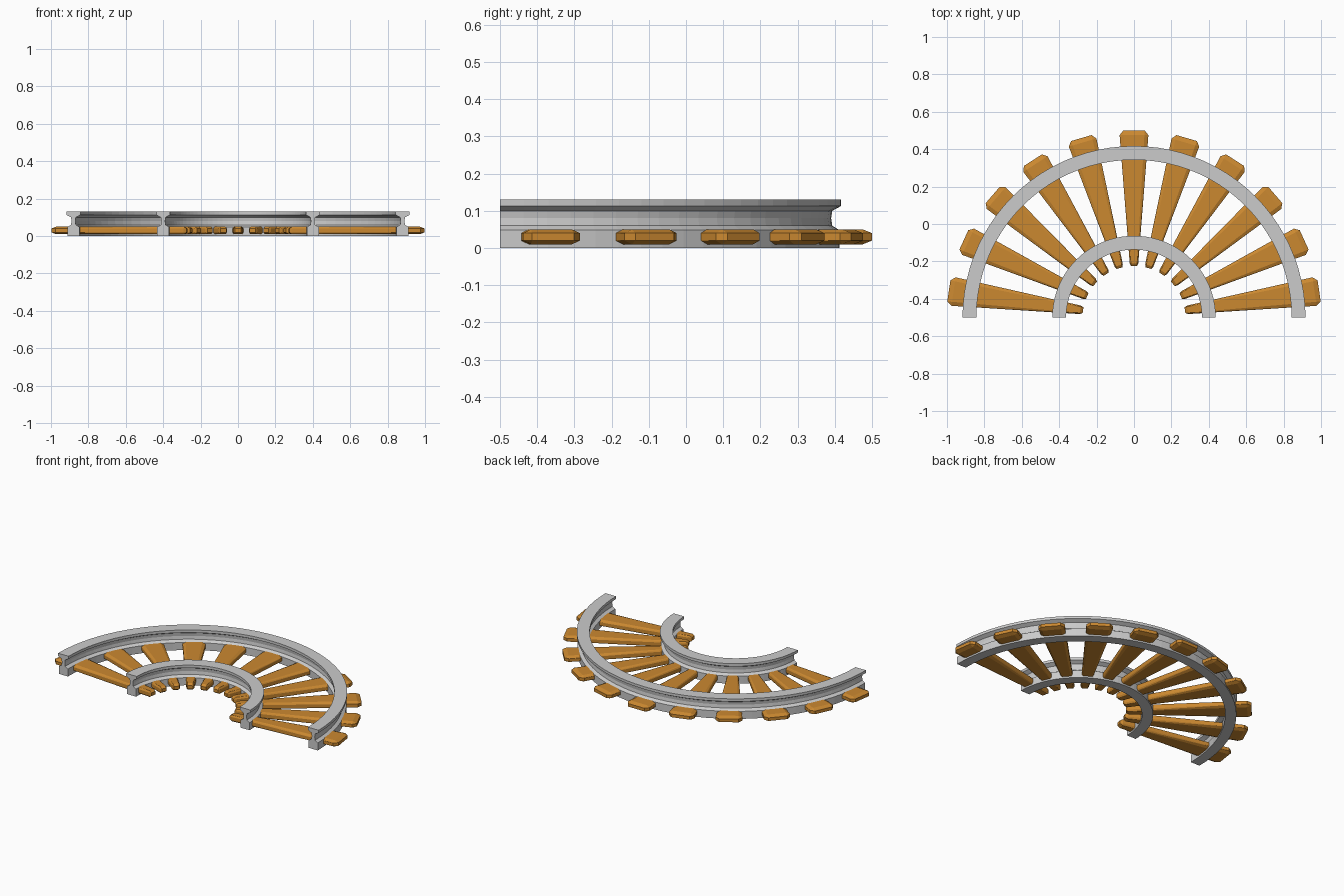
import bpy, bmesh
from math import sin, cos, pi

if "Cube" in bpy.data.objects:
    bpy.data.objects.remove(bpy.data.objects["Cube"])

CY = -0.5            # centre of the curve
SEGMENTS = 44        # facets along each rail
SLEEPERS = 11


def make_object(name, bm, material=None):
    bmesh.ops.recalc_face_normals(bm, faces=bm.faces[:])
    mesh = bpy.data.meshes.new(name)
    bm.to_mesh(mesh)
    bm.free()
    obj = bpy.data.objects.new(name, mesh)
    bpy.context.collection.objects.link(obj)
    if material:
        mesh.materials.append(material)
    return obj


def polar(r, a, z):
    return (r * cos(a), CY + r * sin(a), z)


# Rail: I-shaped profile swept through a half circle
half = [(0.032, 0), (0.032, 0.048), (0.013, 0.06), (0.010, 0.08),
        (0.013, 0.10), (0.037, 0.113), (0.037, 0.13)]
profile = half + [(-x, z) for x, z in reversed(half)]


def rail(name, radius):
    bm = bmesh.new()
    rings = []
    for i in range(SEGMENTS + 1):
        a = pi * i / SEGMENTS
        rings.append([bm.verts.new(polar(radius + x, a, z)) for x, z in profile])
    n = len(profile)
    for r0, r1 in zip(rings, rings[1:]):
        for j in range(n):
            k = (j + 1) % n
            bm.faces.new((r0[j], r0[k], r1[k], r1[j]))
    bm.faces.new(rings[0])
    bm.faces.new(rings[-1])
    return make_object(name, bm)


rail("inner_rail", 0.40)
rail("outer_rail", 0.88)

# Sleepers: tapered, chamfered beams that widen with radius
wood = bpy.data.materials.new("brown_wood")
wood.diffuse_color = (0.60, 0.25, 0.03, 1)
wood.use_nodes = True
wood.node_tree.nodes["Principled BSDF"].inputs["Base Color"].default_value = wood.diffuse_color


def sleeper(name, angle):
    bm = bmesh.new()
    # (radius, width share, half height) of each chamfer corner
    corners = []
    for end, inset in ((0.275, 0.29), (1.0, 0.975)):
        corners += [(end, 0.72, 0.010), (inset, 1.0, 0.010), (inset, 0.72, 0.020)]
    for r, share, h in corners:
        w = 0.079 * r * share
        for sx in (-1, 1):
            for sz in (-1, 1):
                x, y = r, sx * w
                bm.verts.new((x * cos(angle) - y * sin(angle),
                              CY + x * sin(angle) + y * cos(angle),
                              0.03 + sz * h))
    bmesh.ops.convex_hull(bm, input=bm.verts[:])
    bmesh.ops.dissolve_limit(bm, angle_limit=0.01, verts=bm.verts[:], edges=bm.edges[:])
    return make_object(name, bm, wood)


for i in range(SLEEPERS):
    sleeper(f"sleeper_{i + 1}", pi * (i + 0.5) / SLEEPERS)
